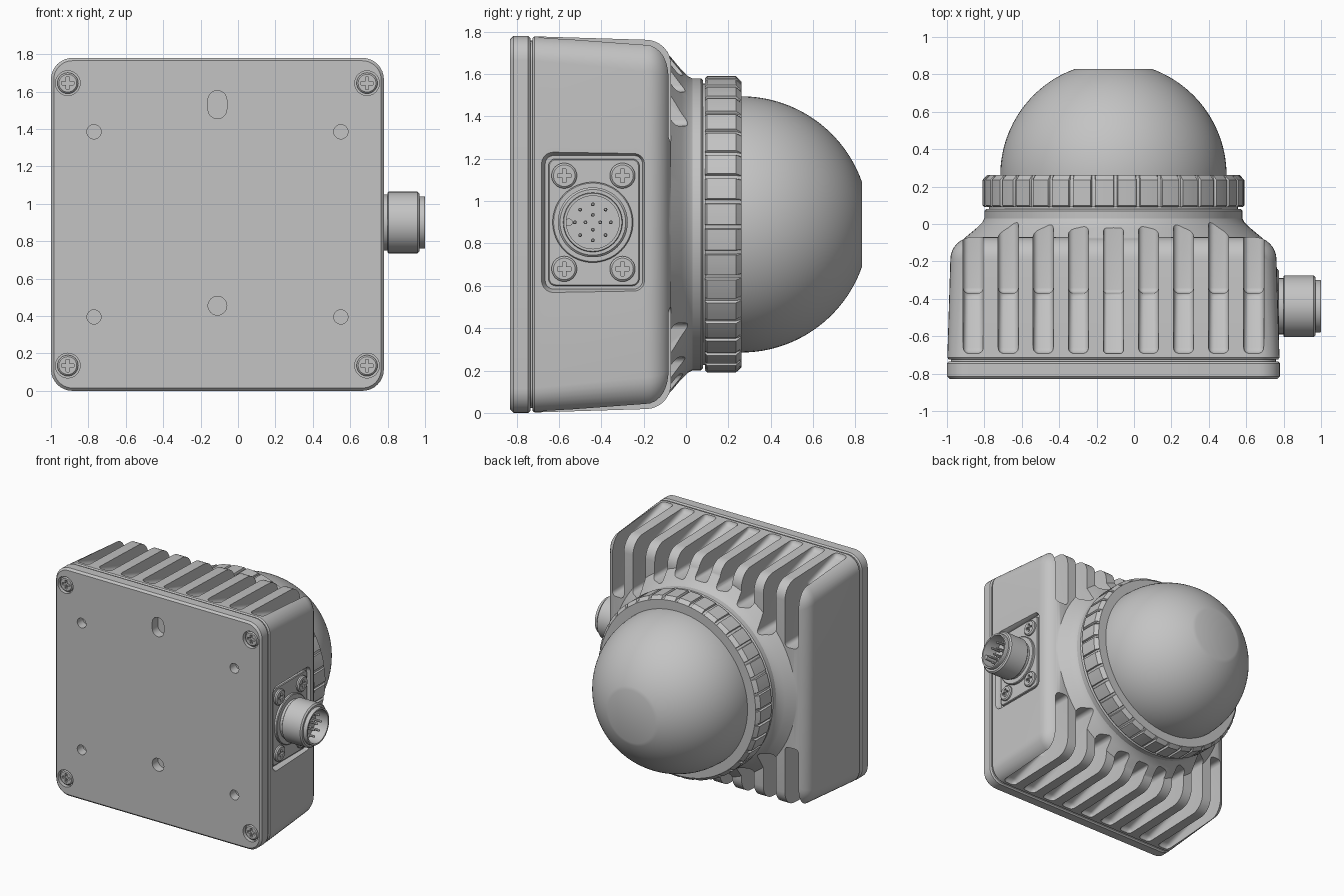
import bpy, bmesh
from math import sin, cos, pi, sqrt, radians, asin

cube = bpy.data.objects.get("Cube")
if cube:
    bpy.data.objects.remove(cube, do_unlink=True)

grey = bpy.data.materials.new("light grey metal")
grey.use_nodes = True
colour = (0.55, 0.55, 0.55, 1)
grey.diffuse_color = colour
grey.node_tree.nodes["Principled BSDF"].inputs["Base Color"].default_value = colour

CX, CZ = -0.11, 0.89      # axis of the body and dome
PY, PZ = -0.44, 0.90      # axis of the side connector


def circle(r, n=48):
    return [(r * cos(2 * pi * i / n), r * sin(2 * pi * i / n)) for i in range(n)]


def rounded(w, h, r, seg=8):
    """Rounded rectangle from half sizes."""
    pts = []
    for k, (sx, sy) in enumerate([(1, 1), (-1, 1), (-1, -1), (1, -1)]):
        for i in range(seg + 1):
            a = (k + i / seg) * pi / 2
            pts.append((sx * (w - r) + r * cos(a), sy * (h - r) + r * sin(a)))
    return pts


def loft(name, axis, centre, rings):
    """Skin a list of (depth, outline) along the y or x axis, capped at both ends."""
    bm = bmesh.new()
    loops = []
    for d, pts in rings:
        row = []
        for a, b in pts:
            a, b = a + centre[0], b + centre[1]
            row.append(bm.verts.new((a, d, b) if axis == "y" else (d, a, b)))
        loops.append(row)
    n = len(loops[0])
    for lo, hi in zip(loops, loops[1:]):
        for i in range(n):
            bm.faces.new((lo[i], lo[(i + 1) % n], hi[(i + 1) % n], hi[i]))
    bm.faces.new(loops[0])
    bm.faces.new(loops[-1])
    bmesh.ops.recalc_face_normals(bm, faces=bm.faces)
    mesh = bpy.data.meshes.new(name)
    bm.to_mesh(mesh)
    bm.free()
    mesh.materials.append(grey)
    ob = bpy.data.objects.new(name, mesh)
    bpy.context.collection.objects.link(ob)
    return ob


def lathe(name, axis, centre, profile, n=48):
    return loft(name, axis, centre, [(d, circle(r, n)) for d, r in profile])


def apply_mod(ob, mod):
    with bpy.context.temp_override(object=ob, active_object=ob, selected_objects=[ob]):
        bpy.ops.object.modifier_apply(modifier=mod.name)


def boolean(ob, tool, operation="DIFFERENCE"):
    mod = ob.modifiers.new("boolean", "BOOLEAN")
    mod.operation, mod.solver, mod.object = operation, "EXACT", tool
    bpy.context.view_layer.update()
    apply_mod(ob, mod)
    bpy.data.objects.remove(tool, do_unlink=True)


def square(y, half, r):
    return (y, rounded(half, half, r))


# Back plate with holes, slot and screw counterbores
plate = loft("back_plate", "y", (CX, CZ), [
    square(-0.83, 0.875, 0.10), square(-0.815, 0.89, 0.115),
    square(-0.745, 0.89, 0.115), square(-0.735, 0.88, 0.105)])
corners = [(CX + sx * 0.80, CZ + sz * 0.755) for sx in (-1, 1) for sz in (-1, 1)]
holes = [(CX + sx * 0.66, CZ + sz * 0.495) for sx in (-1, 1) for sz in (-1, 1)]
for spots, r, end in [(corners, 0.066, -0.80), (holes, 0.038, -0.76), ([(CX, 0.455)], 0.05, -0.76)]:
    for c in spots:
        boolean(plate, lathe("bore", "y", c, [(-0.9, r), (end, r)], 32))
slot = rounded(0.05, 0.075, 0.0499)
boolean(plate, loft("slot", "y", (CX, 1.53), [(-0.9, slot), (-0.76, slot)]))

# Dark seam filler between plate and housing
loft("seam", "y", (CX, CZ), [square(-0.76, 0.868, 0.1), square(-0.70, 0.868, 0.1)])

# Finned housing: drafted box with a rounded rear edge and a conical shoulder
sections = [square(-0.725, 0.88, 0.11), square(-0.715, 0.888, 0.115)]
for i in range(9):
    a = i / 8 * pi / 2
    inset = 0.12 * (1 - cos(a))
    sections.append(square(-0.19 + 0.12 * sin(a), 0.872 - inset, 0.15 - inset * 0.5))
housing = loft("housing", "y", (CX, CZ), sections)
shoulder = lathe("shoulder", "y", (CX, CZ),
                 [(-0.3, 0.84), (-0.12, 0.84), (-0.07, 0.79), (-0.02, 0.73), (0.01, 0.70), (0.03, 0.69)], 96)
boolean(housing, shoulder, "UNION")

# Cooling grooves, top and bottom
for side in (1, -1):
    for k in range(-4, 5):
        dx = k * 0.1875
        end = max(0.39, sqrt(0.73 ** 2 - min(abs(dx), 0.7) ** 2))
        outline = [(-0.70, 0.95), (-0.69, 0.86), (-0.37, 0.77), (-0.37, end), (0.2, end), (0.2, 0.95)]
        outline = [(y, side * z) for y, z in outline]
        x = CX + dx
        groove = loft("groove", "x", (0, CZ), [(x - 0.054, outline), (x + 0.054, outline)])
        mod = groove.modifiers.new("round", "BEVEL")
        mod.width, mod.segments = 0.03, 4
        apply_mod(groove, mod)
        boolean(housing, groove)

# Recess for the side connector
boolean(housing, loft("recess", "x", (-0.435, PZ), [
    (0.735, rounded(0.23, 0.315, 0.04)), (0.755, rounded(0.235, 0.32, 0.045)),
    (0.80, rounded(0.26, 0.345, 0.07))]))

# Neck, grip ring and dome
lathe("neck", "y", (CX, CZ), [(-0.05, 0.69), (0.07, 0.69), (0.08, 0.68), (0.08, 0.665), (0.13, 0.665)], 96)


def grip(r, low):
    pts = []
    for t in range(36):
        for f, notch in [(0, 0), (0.27, 0), (0.54, 0), (0.80, 0), (0.83, 1), (0.97, 1)]:
            a = 2 * pi * (t + f) / 36
            rr = low if notch else r
            pts.append((rr * cos(a), rr * sin(a)))
    return pts


loft("grip_ring", "y", (CX, CZ), [
    (0.09, grip(0.69, 0.685)), (0.10, grip(0.70, 0.685)), (0.235, grip(0.70, 0.685)), (0.262, grip(0.675, 0.675))])
R = 0.605
top = asin(0.57 / R)
dome = [(0.2, R)] + [(0.26 + R * sin(top * i / 28), R * cos(top * i / 28)) for i in range(29)]
lathe("dome", "y", (CX, CZ), dome, 96)


# Cross-head screws
def screw(name, axis, centre, face, out, r):
    head = lathe(name, axis, centre, [(face - out * 0.03, r), (face - out * 0.008, r), (face, r * 0.85)], 32)
    for w, h in [(0.033, 0.009), (0.009, 0.033)]:
        bar = rounded(w, h, 0.002, 1)
        boolean(head, loft("cross", axis, centre, [(face - out * 0.018, bar), (face + out * 0.02, bar)]))


for c in corners:
    screw("plate_screw", "y", c, -0.822, -1, 0.056)

# Side connector: mounting plate, screws, barrel, key and pins
loft("connector_plate", "x", (-0.435, PZ), [
    (0.72, rounded(0.215, 0.30, 0.035)), (0.75, rounded(0.215, 0.30, 0.035)), (0.755, rounded(0.21, 0.295, 0.03))])
for y in (-0.575, -0.30):
    for z in (PZ - 0.22, PZ + 0.22):
        screw("connector_screw", "x", (y, z), 0.775, 1, 0.06)
lathe("connector_barrel", "x", (PY, PZ), [
    (0.73, 0.19), (0.77, 0.19), (0.775, 0.185), (0.775, 0.15), (0.80, 0.15), (0.80, 0.16),
    (0.805, 0.165), (0.96, 0.165), (0.97, 0.155), (0.97, 0.14), (0.995, 0.14), (1.0, 0.137),
    (1.0, 0.125), (0.89, 0.125)], 64)
lathe("connector_key", "x", (PY - 0.113, PZ), [(0.88, 0.018), (0.98, 0.018)], 16)
for count, radius in [(8, 0.085), (4, 0.035)]:
    for y, z in circle(radius, count):
        lathe("connector_pin", "x", (PY + y, PZ + z), [(0.88, 0.009), (0.965, 0.009), (0.972, 0.005)], 10)

# Smooth curved faces, keep hard edges
bpy.ops.object.select_all(action="DESELECT")
for ob in bpy.context.collection.objects:
    if ob.type == "MESH" and grey.name in ob.data.materials:
        ob.select_set(True)
        bpy.context.view_layer.objects.active = ob
bpy.ops.object.shade_smooth_by_angle(angle=radians(30))
